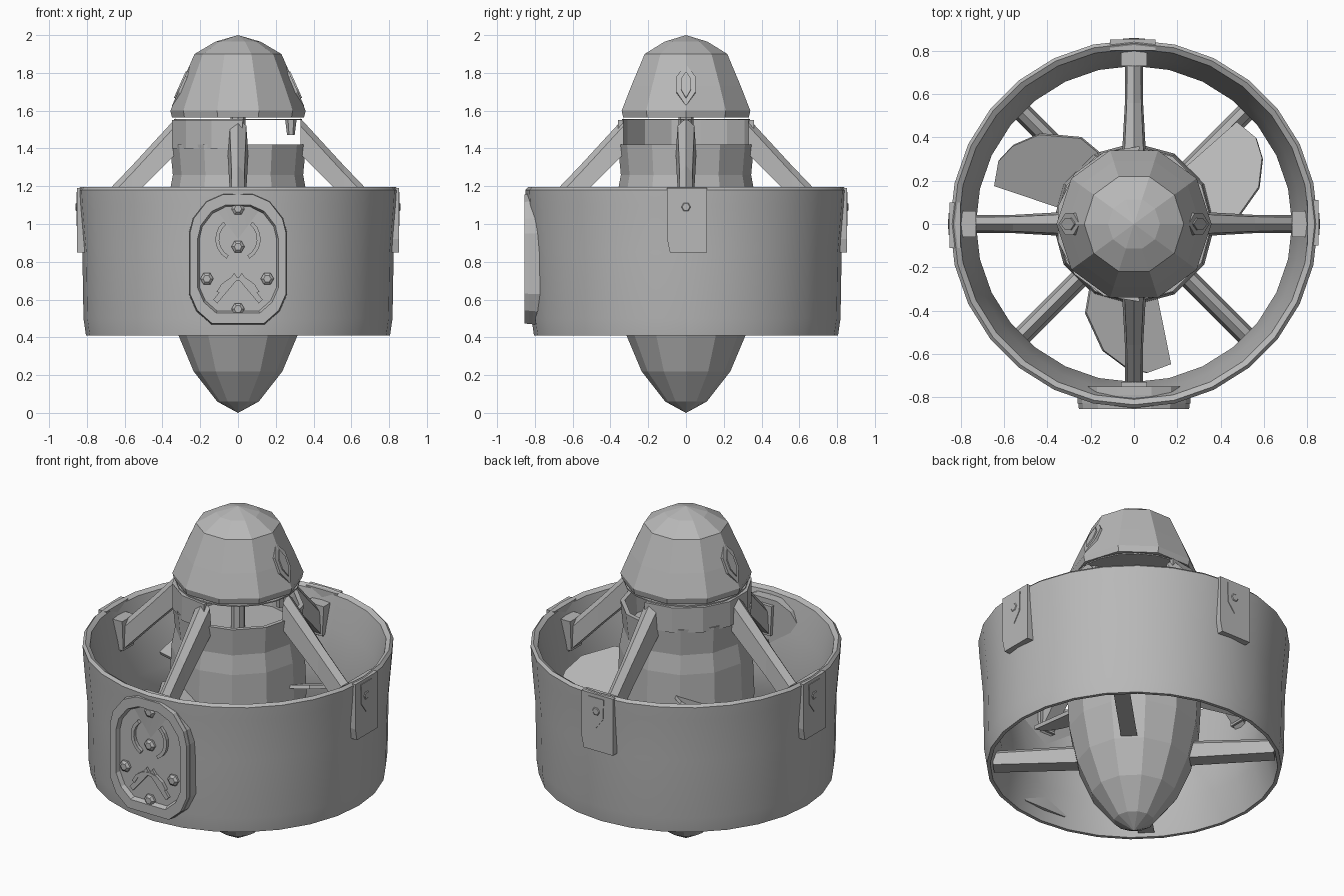
import bpy, bmesh
from math import sin, cos, radians
from mathutils import Matrix

cube = bpy.data.objects.get("Cube")
if cube:
    bpy.data.objects.remove(cube, do_unlink=True)

grey = bpy.data.materials.new("plain grey")
grey.use_nodes = True
COLOUR = (0.48, 0.48, 0.48, 1)
grey.diffuse_color = COLOUR
grey.node_tree.nodes["Principled BSDF"].inputs["Base Color"].default_value = COLOUR


def finish(name, bm, matrix=None, smooth=False):
    """Turn a bmesh into a named grey object."""
    if matrix:
        bm.transform(matrix)
    bmesh.ops.remove_doubles(bm, verts=bm.verts, dist=0.0005)
    bmesh.ops.recalc_face_normals(bm, faces=bm.faces)
    mesh = bpy.data.meshes.new(name)
    bm.to_mesh(mesh)
    bm.free()
    mesh.materials.append(grey)
    ob = bpy.data.objects.new(name, mesh)
    bpy.context.collection.objects.link(ob)
    if smooth:
        bpy.ops.object.select_all(action="DESELECT")
        ob.select_set(True)
        bpy.context.view_layer.objects.active = ob
        bpy.ops.object.shade_smooth_by_angle(angle=radians(30))


def lathe(name, profile, sides, start=0, sweep=360, closed=False, matrix=None, smooth=False):
    """Revolve (radius, z) points; a closed profile makes a hollow wall."""
    bm = bmesh.new()
    rows = []
    for i in range(sides + 1):
        a = radians(start + sweep * i / sides)
        rows.append([bm.verts.new((r * cos(a), r * sin(a), z)) for r, z in profile])
    n = len(profile)
    for a, b in zip(rows, rows[1:]):
        for j in range(n if closed else n - 1):
            k = (j + 1) % n
            bm.faces.new((a[j], b[j], b[k], a[k]))
    if closed and sweep < 360:
        bm.faces.new(rows[0])
        bm.faces.new(rows[-1])
    finish(name, bm, matrix, smooth)


def loft(name, loops, matrix=None, capped=True):
    """Skin a row of equal-length loops of points."""
    bm = bmesh.new()
    rows = [[bm.verts.new(p) for p in loop] for loop in loops]
    n = len(rows[0])
    for a, b in zip(rows, rows[1:]):
        for j in range(n):
            k = (j + 1) % n
            bm.faces.new((a[j], b[j], b[k], a[k]))
    if capped:
        bm.faces.new(rows[0])
        bm.faces.new(rows[-1])
    finish(name, bm, matrix)


def prism(name, outline, depth, matrix=None):
    """Extrude an (x, z) outline along y, centred on y = 0."""
    loft(name, [[(x, y, z) for x, z in outline] for y in (-depth / 2, depth / 2)], matrix)


def turn(deg, axis="Z"):
    return Matrix.Rotation(radians(deg), 4, axis)


def move(x, y, z):
    return Matrix.Translation((x, y, z))


# Duct: flared outside, thin lips, inner wall narrowing to a throat
lathe("duct_ring", [(0.805, 0.41), (0.818, 0.5), (0.824, 0.85), (0.845, 1.1), (0.85, 1.18),
                    (0.835, 1.195), (0.81, 1.18), (0.77, 1.0), (0.73, 0.75), (0.735, 0.6),
                    (0.785, 0.41)], 28, closed=True, smooth=True)

# Central body: tail cone and motor housing with an open top
lathe("tail_body", [(0, 0), (0.11, 0.06), (0.235, 0.22), (0.315, 0.41), (0.36, 0.62),
                    (0.375, 0.9), (0.365, 1.15), (0.345, 1.26), (0.36, 1.42), (0.335, 1.42),
                    (0.325, 1.27), (0, 1.27)], 12)
lathe("housing_wall", [(0.36, 1.4), (0.36, 1.55), (0.335, 1.55), (0.335, 1.4)],
      7, 86, 188, closed=True)

# Nose dome, hollow above its thin base plate, on a short shaft
lathe("motor_shaft", [(0, 1.25), (0.04, 1.25), (0.04, 1.92), (0, 1.92)], 8)
lathe("dome_base", [(0, 1.55), (0.34, 1.55), (0.34, 1.557), (0, 1.557)], 20)
lathe("nose_dome", [(0.35, 1.565), (0.358, 1.6), (0.305, 1.73), (0.23, 1.9), (0.12, 1.965),
                    (0, 2.0), (0, 1.93), (0.2, 1.86), (0.32, 1.61), (0.325, 1.565)], 10,
      closed=True)

# Almond sockets on both sides of the dome
almond = [(0, -0.12), (0.05, -0.04), (0.05, 0.05), (0, 0.12), (-0.05, 0.05), (-0.05, -0.04)]
for side, deg in (("left", 90), ("right", -90)):
    place = turn(deg) @ move(0, -0.287, 1.73) @ turn(-24, "X")
    prism(side + "_socket", almond, 0.03, place)
    prism(side + "_lens", [(x * 0.55, z * 0.65) for x, z in almond], 0.045, place)

# Small lug below the dome
lathe("dome_lug", [(0, 1.47), (0.02, 1.47), (0.03, 1.55), (0, 1.55)], 6, matrix=move(0.28, 0, 0))

# Four sloping support arms with a ridged top, each with a foot on the duct
foot = [(-0.05, 0.95), (0.05, 0.95), (0.06, 1.13), (-0.06, 1.13)]
for i in range(4):
    sections = []
    for r, top, low, w in ((0.33, 1.56, 1.37, 0.055), (0.56, 1.31, 1.14, 0.042),
                           (0.79, 1.07, 0.9, 0.04)):
        sections.append([(r, -w, low), (r, w, low), (r, w * 0.8, top - 0.04),
                         (r, 0, top), (r, -w * 0.8, top - 0.04)])
    loft("support_arm", sections, turn(90 * i))
    prism("arm_foot", foot, 0.08, turn(90 * i + 90) @ move(0, -0.77, 0))

# Four stators under the fan, with a ridged top
for i in range(4):
    sections = [[(r, -0.045, low), (r, 0.045, low), (r, 0.03, top), (r, 0, top + 0.03),
                 (r, -0.03, top)] for r, low, top in ((0.25, 0.42, 0.52), (0.77, 0.43, 0.51))]
    loft("stator", sections, turn(45 + 90 * i))

# Three broad swept fan blades
blade = [(0.25, 0.07), (0.25, -0.24), (0.39, -0.28), (0.57, -0.21), (0.66, -0.1),
         (0.69, 0), (0.66, 0.12)]
for i in range(3):
    prism("fan_blade", blade, 0.02, turn(35 + 120 * i) @ move(0, 0, 0.92) @ turn(-113, "X"))

# Outer clamps with a bolt on the left, right and back
clamp = [(-0.1, 1.19), (-0.1, 0.92), (-0.085, 0.85), (0.11, 0.85), (0.11, 1.19)]
pad = [(-0.05, 1.17), (0.05, 1.17), (0.045, 1.05), (0, 0.99), (-0.045, 1.05)]
bolt = [(0, 0.012), (0.02, 0.012), (0.035, 0), (0.035, -0.03), (0, -0.03)]
face_out = turn(90, "X")
for deg in (90, 180, 270):
    prism("clamp_plate", clamp, 0.05, turn(deg) @ move(0, -0.827, 0))
    prism("clamp_pad", pad, 0.008, turn(deg) @ move(0, -0.852, 0))
    lathe("clamp_bolt", bolt, 6, matrix=turn(deg) @ move(0, -0.848, 1.09) @ face_out)

# Front hatch: rounded plate with a raised rim
corners = [(0.08, 0.35), (0.17, 0.31), (0.24, 0.22), (0.26, 0.14), (0.26, -0.18),
           (0.22, -0.27), (0.14, -0.34)]
hatch = corners + [(-x, z) for x, z in reversed(corners)]
prism("hatch_plate", hatch, 0.08, move(0, -0.79, 0.81))
loft("hatch_rim", [[(x * s, y, z * (s + 0.01)) for x, z in hatch]
                   for y, s in ((-0.79, 1.0), (-0.855, 0.98), (-0.855, 0.82), (-0.825, 0.78))],
     move(0, 0, 0.81), capped=False)

# Hatch bolts, curved ribs and spokes
for x, z in ((0, 1.08), (0, 0.88), (-0.165, 0.71), (0.155, 0.71), (0, 0.55)):
    lathe("hatch_bolt", bolt, 6, matrix=move(x, -0.842, z) @ face_out)
rib = [(0.1, -0.02), (0.1, 0.02), (0.12, 0.02), (0.12, -0.02)]
for z, start, sweep in ((0.92, 130, 110), (0.92, -60, 110), (0.6, 20, 140)):
    lathe("hatch_rib", rib, 6, start, sweep, closed=True, matrix=move(0, -0.83, z) @ face_out)
for s in (-1, 1):
    prism("hatch_spoke", [(0.02 * s, 0.74), (0.13 * s, 0.6), (0.11 * s, 0.58), (0, 0.71)],
          0.03, move(0, -0.83, 0))
